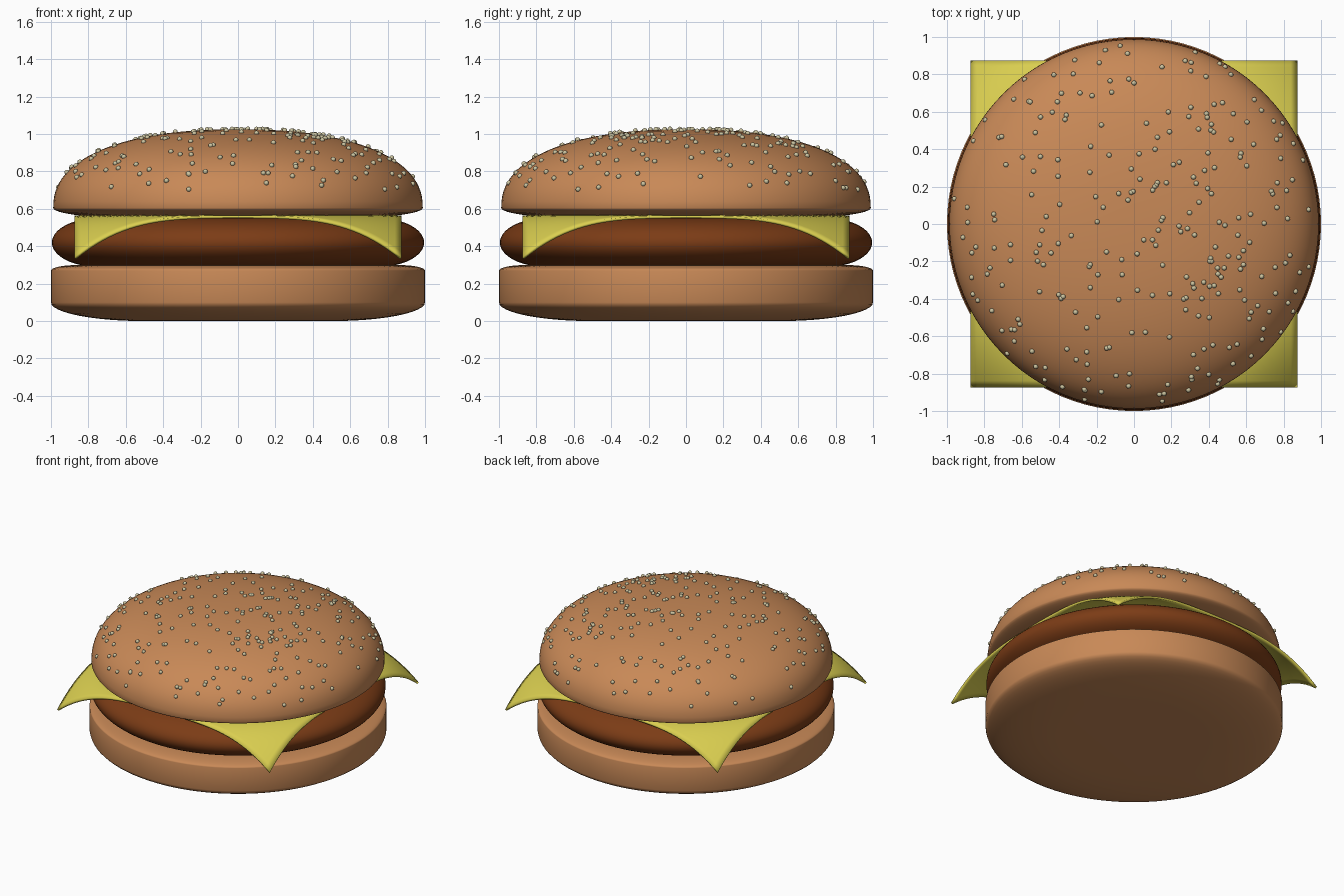
import bpy, bmesh, math, random
from mathutils import Vector, Matrix

if "Cube" in bpy.data.objects:
    bpy.data.objects.remove(bpy.data.objects["Cube"])

random.seed(4)


def finish(bm, name, color):
    me = bpy.data.meshes.new(name)
    bmesh.ops.recalc_face_normals(bm, faces=bm.faces)
    for f in bm.faces:
        f.smooth = True
    bm.to_mesh(me)
    bm.free()
    ob = bpy.data.objects.new(name, me)
    bpy.context.collection.objects.link(ob)
    mat = bpy.data.materials.get(color[0]) or bpy.data.materials.new(color[0])
    mat.diffuse_color = (*color[1], 1)
    mat.use_nodes = True
    mat.node_tree.nodes["Principled BSDF"].inputs["Base Color"].default_value = mat.diffuse_color
    me.materials.append(mat)
    return ob


def arc(r_in, r_out, z_mid, z_end, power=2.0, n=12):
    """Rounded profile from the rim (r_out, z_mid) inward to (r_in, z_end)."""
    pts = []
    for i in range(n + 1):
        a = math.pi / 2 * i / n
        c, s = max(math.cos(a), 0), math.sin(a)
        pts.append((r_in + (r_out - r_in) * c ** (2 / power),
                    z_mid + (z_end - z_mid) * s ** (2 / power)))
    return pts


def lathe(name, profile, color, segments=96):
    bm = bmesh.new()
    rings = []
    for r, z in profile:
        if r < 1e-4:
            rings.append([bm.verts.new((0, 0, z))])
        else:
            rings.append([bm.verts.new((r * math.cos(2 * math.pi * k / segments),
                                        r * math.sin(2 * math.pi * k / segments), z))
                          for k in range(segments)])
    for a, b in zip(rings, rings[1:]):
        for k in range(segments):
            j = (k + 1) % segments
            if len(a) == 1:
                bm.faces.new((a[0], b[j], b[k]))
            elif len(b) == 1:
                bm.faces.new((a[k], a[j], b[0]))
            else:
                bm.faces.new((a[k], a[j], b[j], b[k]))
    return finish(bm, name, color)


BUN = ("bun_brown", (0.58, 0.25, 0.095))
MEAT = ("meat_brown", (0.20, 0.045, 0.008))
CHEESE = ("cheese_yellow", (0.70, 0.62, 0.08))
SEED = ("seed_beige", (0.60, 0.55, 0.35))

# Bottom bun
lathe("bottom_bun", [(0, 0)] + arc(0.5, 1.0, 0.10, 0.0)[::-1]
      + arc(0.85, 1.0, 0.27, 0.30) + [(0, 0.30)], BUN)

# Patty
lathe("patty", [(0, 0.29)] + arc(0.75, 0.995, 0.42, 0.29)[::-1]
      + arc(0.75, 0.995, 0.42, 0.55)[1:] + [(0, 0.55)], MEAT)

# Top bun: domed superellipse over a softly rounded underside
DOME_R, DOME_Z, DOME_TOP, DOME_P = 0.988, 0.605, 1.025, 2.3
lathe("top_bun", [(0, 0.553)] + arc(0.6, DOME_R, DOME_Z, 0.553)[::-1]
      + arc(0.0, DOME_R, DOME_Z, DOME_TOP, DOME_P, 28)[1:], BUN)

# Cheese slice with drooping corners
bm = bmesh.new()
bmesh.ops.create_grid(bm, x_segments=48, y_segments=48, size=0.875)
for v in bm.verts:
    over = max(0, v.co.xy.length - 0.85) / 0.387
    v.co.z = 0.566 - 0.225 * over ** 2.0
cheese = finish(bm, "cheese_slice", CHEESE)
mod = cheese.modifiers.new("thickness", 'SOLIDIFY')
mod.thickness = 0.015
mod.offset = -1 if cheese.data.polygons[0].normal.z > 0 else 1
bpy.context.view_layer.objects.active = cheese
cheese.select_set(True)
bpy.ops.object.shade_smooth_by_angle()

# Sesame seeds scattered over the dome
bm = bmesh.new()
for _ in range(270):
    r = 0.975 * math.sqrt(random.random())
    a = random.uniform(0, 2 * math.pi)
    t = r / DOME_R
    z = DOME_Z + (DOME_TOP - DOME_Z) * (1 - t ** DOME_P) ** (1 / DOME_P)
    bmesh.ops.create_icosphere(
        bm, subdivisions=2, radius=0.0135,
        matrix=Matrix.Translation(Vector((r * math.cos(a), r * math.sin(a), z + 0.003))))
finish(bm, "sesame_seeds", SEED)
